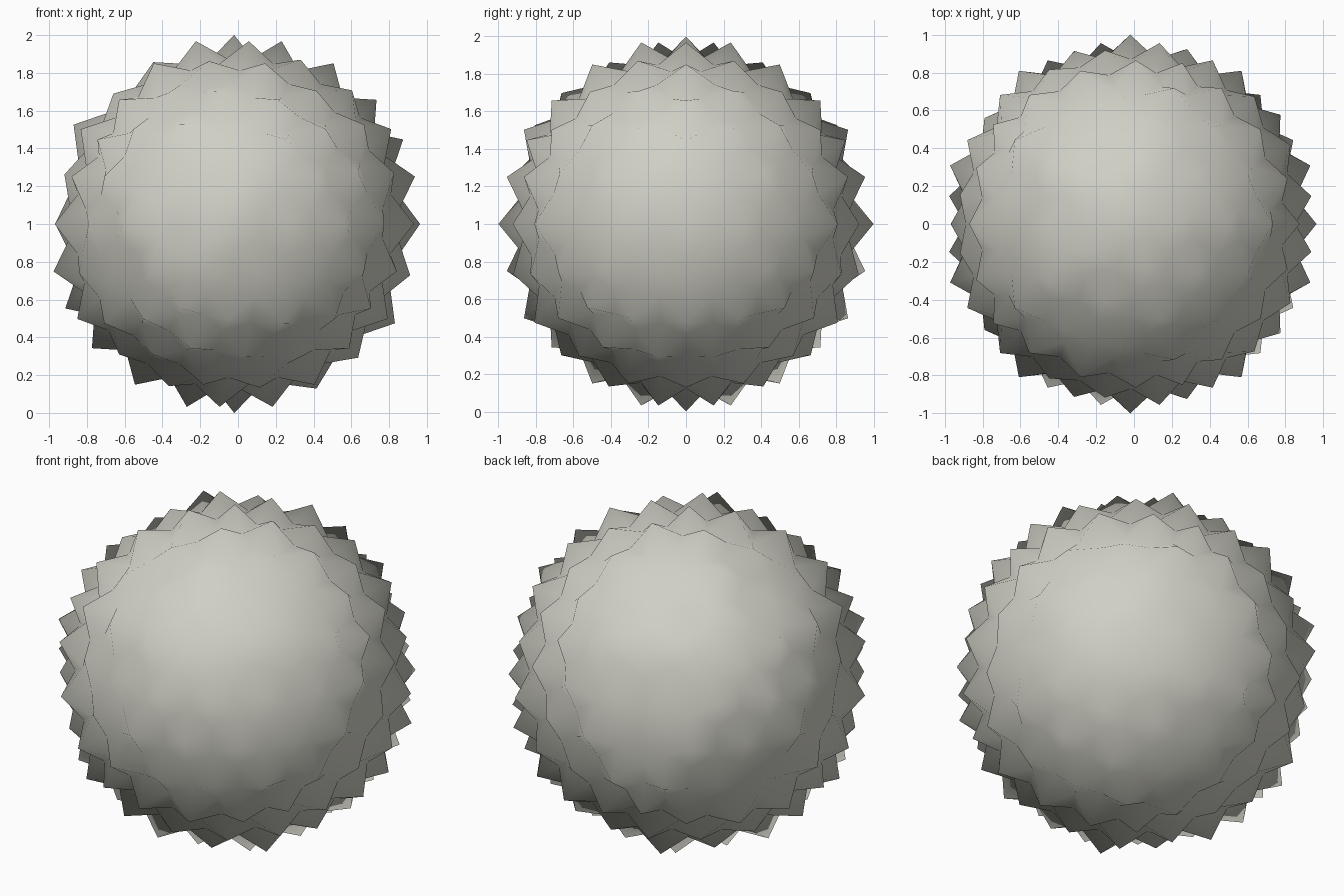
import bpy
import bmesh
import math
from mathutils import Vector

cube = bpy.data.objects.get("Cube")
if cube:
    bpy.data.objects.remove(cube, do_unlink=True)

TIP_RADIUS = 1.0
VALLEY_RADIUS = 0.885
CENTRE = Vector((-0.02, 0, 1))


def make_material(name, colour):
    mat = bpy.data.materials.new(name)
    mat.use_nodes = True
    mat.diffuse_color = colour
    for node in mat.node_tree.nodes:
        if node.type == 'BSDF_PRINCIPLED':
            node.inputs["Base Color"].default_value = colour
            node.inputs["Roughness"].default_value = 0.8
    return mat


# Guide sphere: its corners become spike tips, its face centres become valleys
guide = bmesh.new()
bmesh.ops.create_icosphere(guide, subdivisions=3, radius=1.0)
corners = [v.co.normalized() for v in guide.verts if len(v.link_edges) == 5]


def tip_radius(direction):
    # Spikes inside the large triangles are slightly shorter, most of all at -x
    nearest = math.degrees(min(direction.angle(c) for c in corners))
    if 20 < nearest < 29:
        return 0.966 + 0.018 * direction.x
    return TIP_RADIUS


# Spiky shell: a ring of triangles round every tip, meeting in the valleys
shell = bmesh.new()
tips, valleys = {}, {}
for v in guide.verts:
    d = v.co.normalized()
    tips[v] = shell.verts.new(CENTRE + d * tip_radius(d))
for f in guide.faces:
    d = f.calc_center_median().normalized()
    valleys[f] = shell.verts.new(CENTRE + d * VALLEY_RADIUS)
for e in guide.edges:
    a, b = e.link_faces
    for v in e.verts:
        shell.faces.new((tips[v], valleys[a], valleys[b]))
bmesh.ops.recalc_face_normals(shell, faces=shell.faces[:])
for f in shell.faces:
    f.smooth = True

mesh = bpy.data.meshes.new("spiky_ball")
shell.to_mesh(mesh)
shell.free()
guide.free()
mesh.materials.append(make_material("warm_grey", (0.63, 0.625, 0.56, 1)))
ball = bpy.data.objects.new("spiky_ball", mesh)
bpy.context.collection.objects.link(ball)
